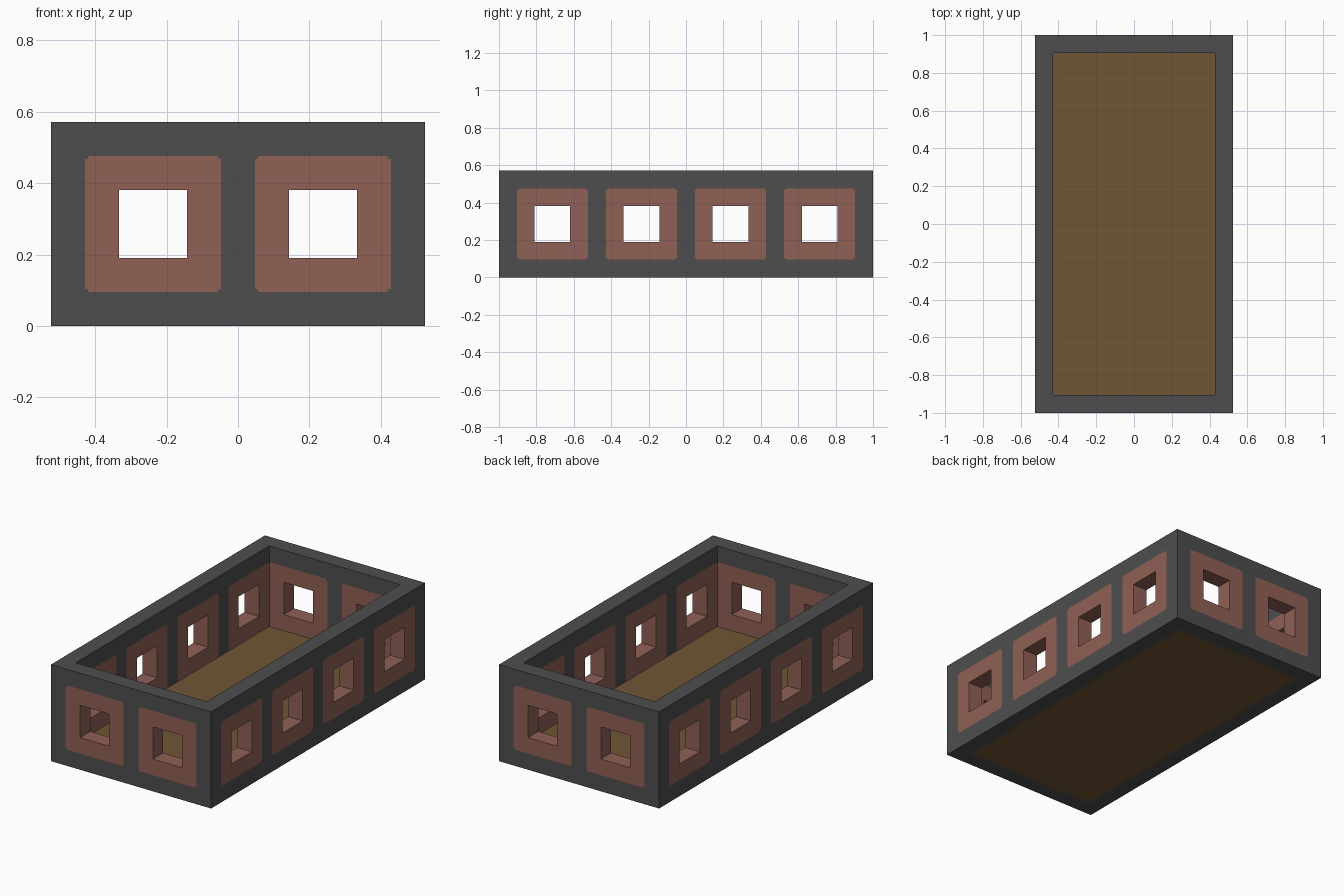
import bpy
import bmesh
from mathutils import Vector

cube = bpy.data.objects.get("Cube")
if cube:
    bpy.data.objects.remove(cube)

UNIT = 1 / 21                 # building block size
HALF_X, HALF_Y, HEIGHT = 11, 21, 12
WALL = 2                      # wall and floor thickness
PANEL, WINDOW = 4, 2          # half sizes of brick panels and openings
MID_Z = 6
NOTCH = 0.17                  # small step at each panel corner


def material(name, colour):
    mat = bpy.data.materials.new(name)
    mat.use_nodes = True
    mat.diffuse_color = (*colour, 1)
    bsdf = mat.node_tree.nodes["Principled BSDF"]
    bsdf.inputs["Base Color"].default_value = (*colour, 1)
    bsdf.inputs["Roughness"].default_value = 0.9
    return mat


stone = material("dark grey stone", (0.076, 0.076, 0.076))
brick = material("red brown brick", (0.28, 0.118, 0.092))
wood = material("brown wood", (0.16, 0.092, 0.036))


def add_object(name, bm, mats):
    bmesh.ops.recalc_face_normals(bm, faces=bm.faces)
    mesh = bpy.data.meshes.new(name)
    bm.to_mesh(mesh)
    bm.free()
    for mat in mats:
        mesh.materials.append(mat)
    obj = bpy.data.objects.new(name, mesh)
    bpy.context.collection.objects.link(obj)
    return obj


def panel_breaks(centre):
    inner = PANEL - NOTCH
    return [centre + d for d in (-PANEL, -inner, -WINDOW, WINDOW, inner, PANEL)]


def is_brick(along, z, centres):
    """Inside a panel, leaving out its notched corners."""
    da = min(abs(along - c) for c in centres)
    dz = abs(z - MID_Z)
    return max(da, dz) < PANEL and min(da, dz) < PANEL - NOTCH


def build_wall(bm, cache, place, half, centres):
    """One mitred wall; place maps (along, inward depth, z) to a position."""
    def face(corners, mat):
        verts = []
        for along, depth, z in corners:
            limit = half - depth
            pos = place(max(-limit, min(limit, along)), depth, z) * UNIT
            key = tuple(round(v, 4) + 0.0 for v in pos)
            if key not in cache:
                cache[key] = bm.verts.new(pos)
            if cache[key] not in verts:
                verts.append(cache[key])
        if len(verts) > 2:
            bm.faces.new(verts).material_index = mat

    columns = [-half] + [b for c in centres for b in panel_breaks(c)] + [half]
    rows = [0] + panel_breaks(MID_Z) + [HEIGHT]
    for a0, a1 in zip(columns, columns[1:]):
        mid_a = (a0 + a1) / 2
        # Top and bottom rims
        for z in (0, HEIGHT):
            face([(a0, 0, z), (a1, 0, z), (a1, WALL, z), (a0, WALL, z)], 0)
        for z0, z1 in zip(rows, rows[1:]):
            mid_z = (z0 + z1) / 2
            ring = [(a0, z0), (a1, z0), (a1, z1), (a0, z1)]
            nearest = min(abs(mid_a - c) for c in centres)
            if nearest < WINDOW and abs(mid_z - MID_Z) < WINDOW:
                # Sides of the window opening
                for (p, q), (r, s) in zip(ring, ring[1:] + ring[:1]):
                    face([(p, 0, q), (r, 0, s), (r, WALL, s), (p, WALL, q)], 1)
                continue
            mat = int(is_brick(mid_a, mid_z, centres))
            for depth in (0, WALL):
                face([(a, depth, z) for a, z in ring], mat)


# Four walls with brick window panels, joined at the corners
bm = bmesh.new()
cache = {}
for side in (-1, 1):
    build_wall(bm, cache,
               lambda a, d, z: Vector((a, side * (HALF_Y - d), z)),
               HALF_X, (-5, 5))
    build_wall(bm, cache,
               lambda a, d, z: Vector((side * (HALF_X - d), a, z)),
               HALF_Y, (-15, -5, 5, 15))
add_object("window_walls", bm, [stone, brick])

# Wooden floor slab filling the inside of the walls
bm = bmesh.new()
bmesh.ops.create_cube(bm, size=1)
bmesh.ops.scale(bm, verts=bm.verts, vec=Vector(
    (2 * (HALF_X - WALL), 2 * (HALF_Y - WALL), WALL)) * UNIT)
bmesh.ops.translate(bm, verts=bm.verts, vec=(0, 0, WALL / 2 * UNIT))
add_object("floor", bm, [wood])
